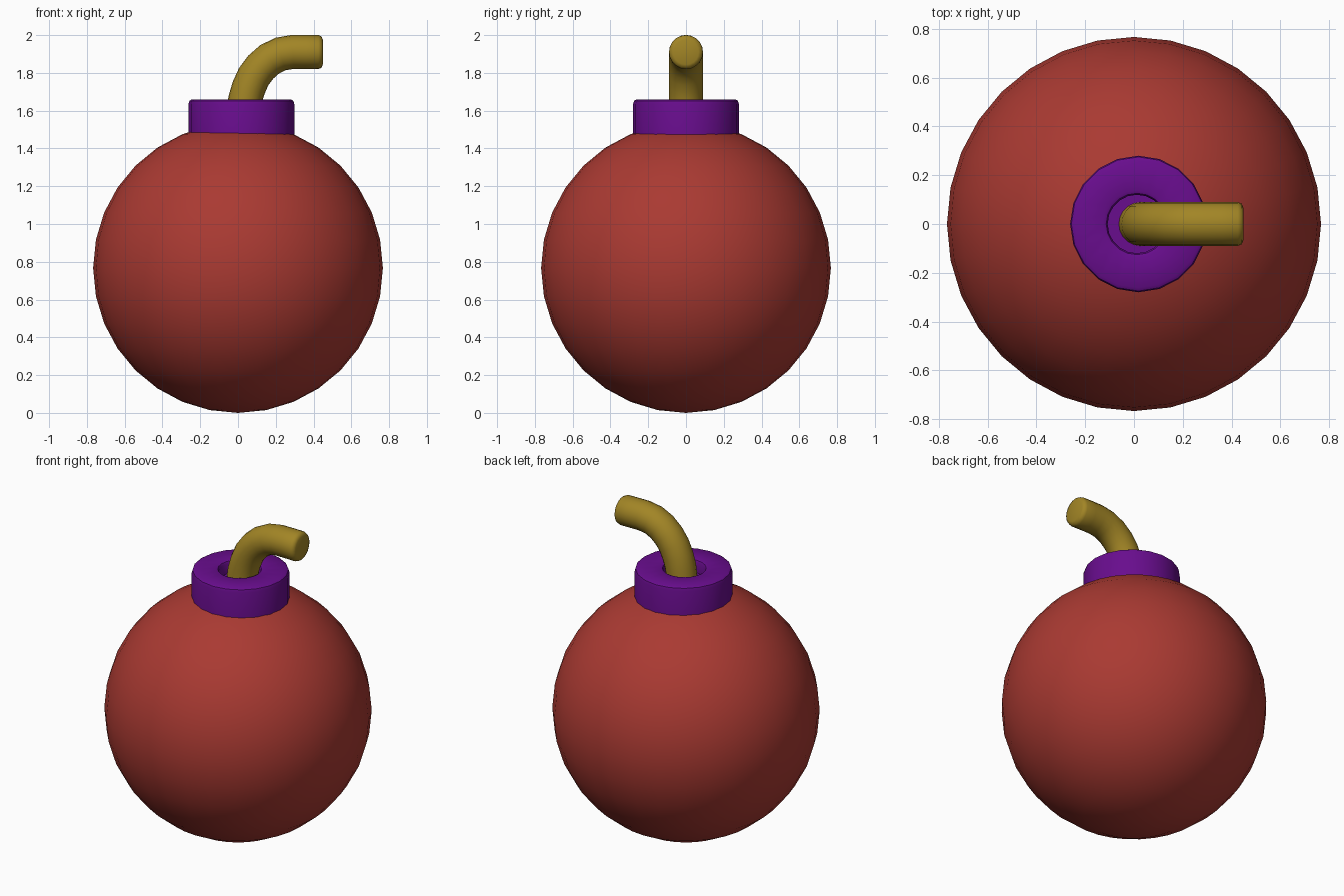
import bpy, bmesh, math
from mathutils import Vector

if "Cube" in bpy.data.objects:
    bpy.data.objects.remove(bpy.data.objects["Cube"])


def material(name, rgb):
    m = bpy.data.materials.new(name)
    m.diffuse_color = (*rgb, 1)
    m.use_nodes = True
    m.node_tree.nodes["Principled BSDF"].inputs["Base Color"].default_value = m.diffuse_color
    return m


red = material("brick red", (0.40, 0.042, 0.032))
purple = material("purple", (0.14, 0.004, 0.27))
gold = material("mustard", (0.36, 0.235, 0.019))


def finish(obj, mat, angle):
    obj.data.materials.append(mat)
    bpy.ops.object.select_all(action='DESELECT')
    obj.select_set(True)
    bpy.context.view_layer.objects.active = obj
    bpy.ops.object.shade_smooth_by_angle(angle=math.radians(angle))


def loft(name, rings, mat, angle):
    """Bridge equal-length rings of points and cap both ends."""
    bm = bmesh.new()
    loops = [[bm.verts.new(p) for p in ring] for ring in rings]
    n = len(loops[0])
    for a, b in zip(loops, loops[1:]):
        for i in range(n):
            j = (i + 1) % n
            bm.faces.new((a[i], a[j], b[j], b[i]))
    bm.faces.new(loops[0][::-1])
    bm.faces.new(loops[-1])
    bmesh.ops.recalc_face_normals(bm, faces=bm.faces)
    me = bpy.data.meshes.new(name)
    bm.to_mesh(me)
    bm.free()
    obj = bpy.data.objects.new(name, me)
    bpy.context.collection.objects.link(obj)
    finish(obj, mat, angle)


# Round body
bpy.ops.mesh.primitive_uv_sphere_add(segments=32, ring_count=16, radius=0.767,
                                     location=(0, 0, 0.767))
body = bpy.context.object
body.name = "body"
finish(body, red, 40)

# Collar: turned profile (radius, height) with a recessed socket
profile = [(0.28, 1.42), (0.28, 1.635), (0.275, 1.652), (0.262, 1.66),
           (0.138, 1.66), (0.126, 1.655), (0.12, 1.643), (0.12, 1.58)]
N = 20
loft("collar", [[(0.018 + (0 if r > 0.2 else -0.006) + r * math.sin(2 * math.pi * i / N),
                  r * math.cos(2 * math.pi * i / N), z) for i in range(N)]
                for r, z in profile], purple, 40)

# Fuse: a tube swept along a bend in the xz plane, (x, z, radius)
path = [(0.026, 1.56, 0.09), (0.038, 1.66, 0.09), (0.056, 1.72, 0.09),
        (0.083, 1.78, 0.09), (0.12, 1.83, 0.09), (0.168, 1.872, 0.09),
        (0.225, 1.9, 0.09), (0.29, 1.911, 0.09), (0.36, 1.911, 0.09),
        (0.425, 1.91, 0.09), (0.442, 1.91, 0.083), (0.449, 1.91, 0.066)]
rings = []
S = 20
for k, (x, z, r) in enumerate(path):
    p, q = path[max(k - 1, 0)], path[min(k + 1, len(path) - 1)]
    t = Vector((q[0] - p[0], 0, q[1] - p[1])).normalized()
    side, up = Vector((0, 1, 0)), Vector((-t.z, 0, t.x))
    rings.append([Vector((x, 0, z)) + r * (math.cos(a) * side + math.sin(a) * up)
                  for a in (2 * math.pi * i / S for i in range(S))])
loft("fuse", rings, gold, 50)
